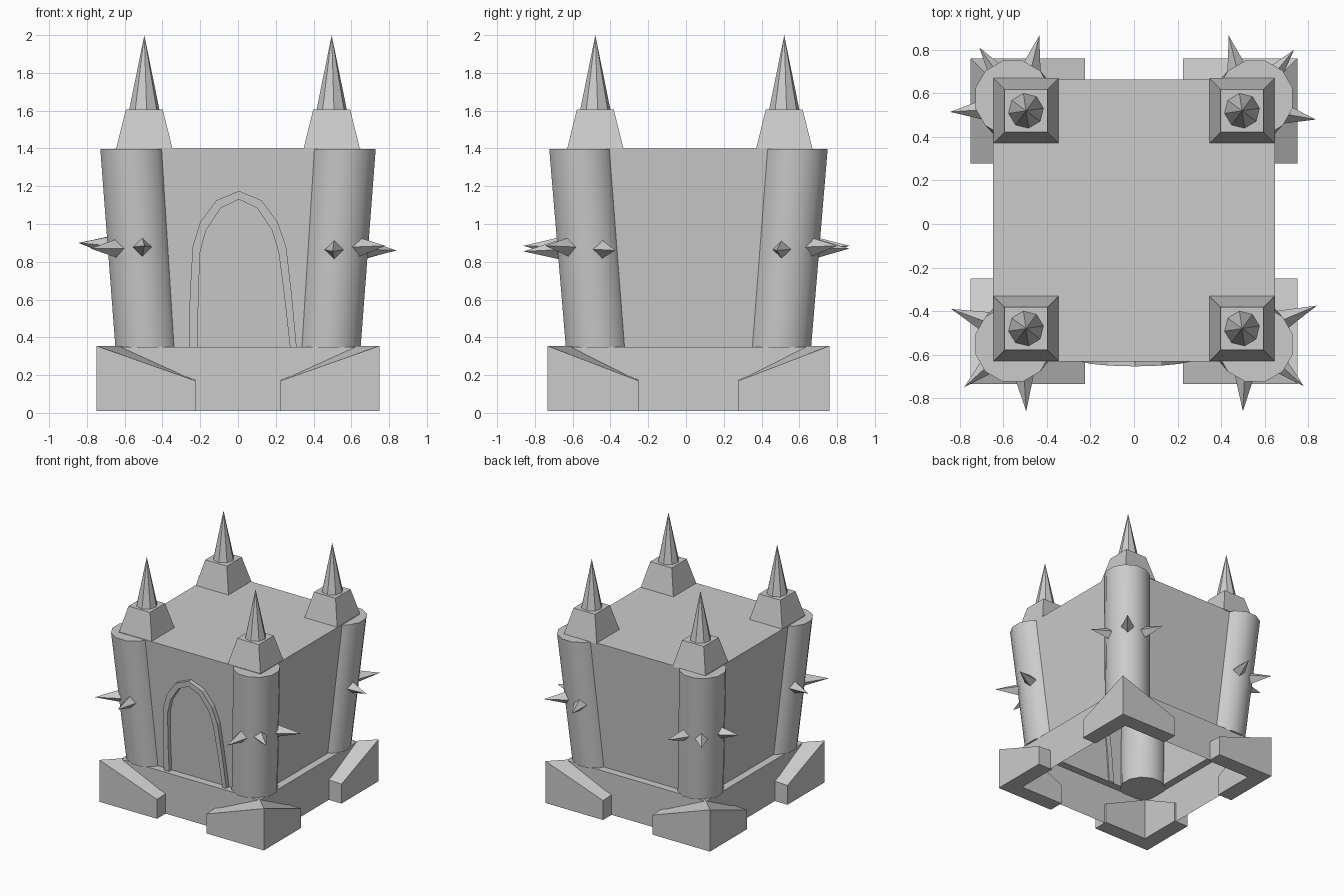
import bpy, math
from mathutils import Vector

if "Cube" in bpy.data.objects:
    bpy.data.objects.remove(bpy.data.objects["Cube"])

YC = 0.013  # building is centred slightly behind y = 0


def make(name, verts, faces, smooth=False):
    me = bpy.data.meshes.new(name)
    me.from_pydata([tuple(v) for v in verts], [], faces)
    me.update()
    ob = bpy.data.objects.new(name, me)
    bpy.context.collection.objects.link(ob)
    bpy.ops.object.select_all(action='DESELECT')
    ob.select_set(True)
    bpy.context.view_layer.objects.active = ob
    bpy.ops.object.mode_set(mode='EDIT')
    bpy.ops.mesh.select_all(action='SELECT')
    bpy.ops.mesh.normals_make_consistent(inside=False)
    bpy.ops.object.mode_set(mode='OBJECT')
    if smooth:
        bpy.ops.object.shade_smooth_by_angle(angle=math.radians(40))
    return ob


def loft(name, rings, bottom=True, top=True, smooth=False):
    """Skin a stack of equal-length rings."""
    n = len(rings[0])
    faces = [(k * n + i, k * n + (i + 1) % n, (k + 1) * n + (i + 1) % n, (k + 1) * n + i)
             for k in range(len(rings) - 1) for i in range(n)]
    if bottom:
        faces.append(tuple(range(n))[::-1])
    if top:
        faces.append(tuple(range((len(rings) - 1) * n, len(rings) * n)))
    return make(name, [v for r in rings for v in r], faces, smooth)


def square(cx, cy, h, z):
    return [(cx - h, cy - h, z), (cx + h, cy - h, z), (cx + h, cy + h, z), (cx - h, cy + h, z)]


def circle(cx, cy, r, z, n, turn=0.0):
    return [(cx + r * math.cos(turn + math.tau * i / n),
             cy + r * math.sin(turn + math.tau * i / n), z) for i in range(n)]


def cone(name, base, tip):
    n = len(base)
    return make(name, list(base) + [tip],
                [(i, (i + 1) % n, n) for i in range(n)] + [tuple(range(n))[::-1]])


# Hollow plinth, ledge and flaring walls, open underneath
WALL_LOW, WALL_TOP = 0.573, 0.648
loft("walls_and_plinth",
     [square(0, YC, 0.635, 0.01), square(0, YC, 0.635, 0.35),
      square(0, YC, WALL_LOW, 0.35), square(0, YC + 0.003, WALL_TOP, 1.4)], bottom=False)

# Outward tips of the three spikes on each tower
TIPS = {
    (-1, -1): [(-.84, -.39, .90), (-.78, -.75, .87), (-.495, -.86, .885)],
    (1, -1): [(.84, -.375, .86), (.78, -.745, .885), (.50, -.86, .855)],
    (-1, 1): [(-.845, .515, .90), (-.71, .81, .87), (-.435, .865, .885)],
    (1, 1): [(.835, .48, .86), (.735, .80, .885), (.435, .865, .87)],
}

for (sx, sy), tips in TIPS.items():
    tag = ("front" if sy < 0 else "back") + ("_left" if sx < 0 else "_right")

    # L-shaped corner buttress with arms sloping down
    plan = [(.75, .747, .355), (.225, .747, .17), (.225, .62, .175),
            (.62, .62, .355), (.62, .264, .175), (.75, .264, .17)]
    low = [(sx * x, YC + sy * y, 0.01) for x, y, z in plan]
    high = [(sx * x, YC + sy * y, z) for x, y, z in plan]
    sides = [(i, (i + 1) % 6, (i + 1) % 6 + 6, i + 6) for i in range(6)]
    make("corner_buttress_" + tag, low + high,
         sides + [(0, 1, 2, 3), (0, 3, 4, 5), (6, 7, 8, 9), (6, 9, 10, 11)])

    # Leaning round tower
    loft("tower_" + tag,
         [circle(sx * .48, YC + sy * .48, .175, .345, 12, math.pi / 12),
          circle(sx * .557, YC + sy * .565, .178, 1.397, 12, math.pi / 12)], smooth=True)

    # Square cap and pointed spire
    cx, cy = sx * .496, .02 + sy * .5
    loft("tower_cap_" + tag, [square(cx, cy, .15, 1.395), square(cx, cy, .098, 1.605)])
    cone("spire_" + tag, circle(cx, cy, .082, 1.6, 8, .15), (cx, cy, 2.0))

    # Side spikes pointing out from the tower axis
    axis = Vector((sx * .517, YC + sy * .523, .872))
    for k, tip in enumerate(tips):
        tip = Vector(tip)
        out = (tip - axis).normalized()
        right = out.cross(Vector((0, 0, 1))).normalized()
        up = right.cross(out)
        c = axis + out * 0.13
        base = [c + right * .06, c + up * .06, c - right * .06, c - up * .06]
        cone("tower_spike_%s_%d" % (tag, k + 1), base, tip)

# Pointed door frame following the slope of the front wall
OUTER = [(-.26, .35), (-.255, .62), (-.24, .88), (-.2, 1.01), (-.115, 1.125), (.005, 1.175),
         (.125, 1.125), (.21, 1.01), (.255, .88), (.285, .62), (.31, .35)]
INNER = [(-.212, .35), (-.21, .62), (-.2, .85), (-.17, .965), (-.09, 1.085), (.005, 1.13),
         (.1, 1.085), (.18, .965), (.215, .85), (.245, .62), (.275, .35)]


def on_wall(x, z, offset):
    t = (z - .35) / 1.05
    return (x, YC - (WALL_LOW + t * (WALL_TOP - WALL_LOW)) - offset, z)


loft("door_frame",
     [[on_wall(*o, -.01), on_wall(*o, .035), on_wall(*i, .035), on_wall(*i, -.01)]
      for o, i in zip(OUTER, INNER)])
